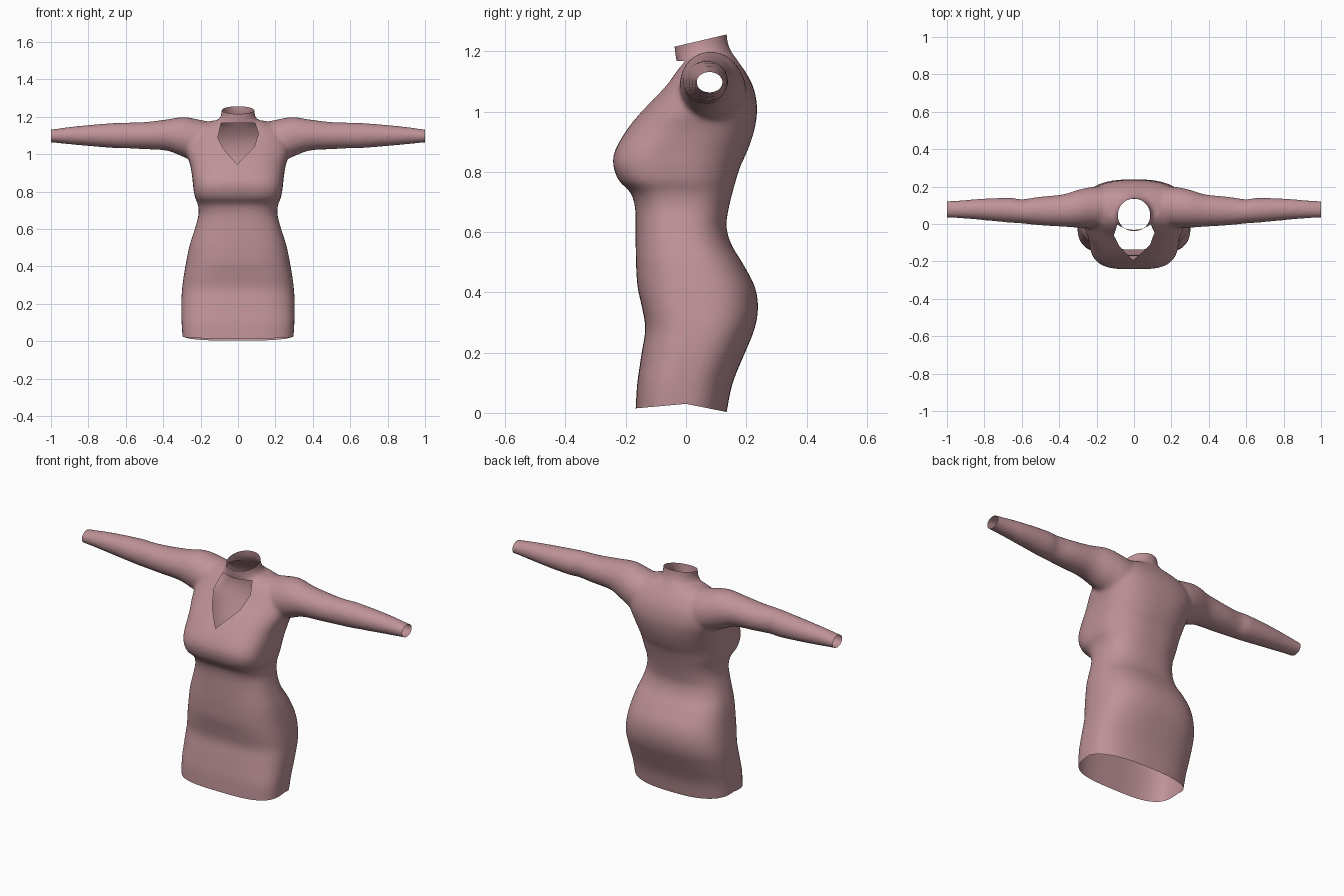
import bpy, bmesh, math
from mathutils import Vector

if "Cube" in bpy.data.objects:
    bpy.data.objects.remove(bpy.data.objects["Cube"])


def dense(rows, steps=4):
    """Catmull-Rom interpolation of section rows."""
    out = []
    for i in range(len(rows) - 1):
        p0, p1 = rows[max(i - 1, 0)], rows[i]
        p2, p3 = rows[i + 1], rows[min(i + 2, len(rows) - 1)]
        for s in range(steps):
            t = s / steps
            out.append([0.5 * (2 * b + (c - a) * t + (2 * a - 5 * b + 4 * c - d) * t * t
                               + (3 * b - a - 3 * c + d) * t ** 3)
                        for a, b, c, d in zip(p0, p1, p2, p3)])
    out.append(list(rows[-1]))
    return out


def power(v, n):
    return math.copysign(abs(v) ** (2 / n), v)


def loft(bm, rings):
    """Closed tube through rings of points."""
    loops = [[bm.verts.new(p) for p in r] for r in rings]
    n = len(loops[0])
    for a, b in zip(loops, loops[1:]):
        for i in range(n):
            j = (i + 1) % n
            bm.faces.new((a[i], a[j], b[j], b[i]))
    bm.faces.new(loops[0])
    bm.faces.new(loops[-1])


N = 64
ANG = [2 * math.pi * i / N for i in range(N)]

# Torso and skirt sections: z, half width, front y, back y, front and back squareness
torso = [
    (-0.06, .293, -.168, .125, 3.2, 2.6), (0.0, .297, -.167, .135, 3.2, 2.6),
    (0.10, .302, -.161, .155, 3.2, 2.6), (0.20, .303, -.147, .196, 3.0, 2.6),
    (0.28, .299, -.135, .228, 3.0, 2.6), (0.35, .290, -.146, .239, 3.0, 2.6),
    (0.42, .278, -.161, .228, 2.8, 2.6), (0.50, .262, -.166, .186, 2.7, 2.6),
    (0.56, .244, -.167, .150, 2.6, 2.5), (0.62, .225, -.167, .134, 2.6, 2.5),
    (0.68, .211, -.169, .142, 2.8, 2.5), (0.73, .214, -.183, .154, 3.2, 2.5),
    (0.77, .230, -.222, .165, 3.5, 2.5), (0.82, .239, -.241, .181, 3.5, 2.5),
    (0.87, .244, -.236, .204, 3.2, 2.5), (0.94, .255, -.196, .227, 2.7, 2.6),
    (1.01, .275, -.140, .236, 2.4, 2.6), (1.08, .270, -.078, .224, 2.3, 2.5),
    (1.14, .230, -.034, .192, 2.2, 2.3), (1.18, .140, -.005, .160, 2, 2)]

# Sleeve sections: x, bottom z, top z, front y, back y
sleeve = [
    (0.10, .95, 1.165, -.01, .19), (0.20, .95, 1.183, -.02, .20),
    (0.29, .985, 1.199, -.02, .185), (0.38, 1.019, 1.186, -.014, .158),
    (0.50, 1.027, 1.172, -.007, .146), (0.60, 1.032, 1.169, .003, .132),
    (0.66, 1.033, 1.167, .007, .140), (0.80, 1.044, 1.156, .020, .136),
    (0.90, 1.053, 1.146, .029, .128), (1.00, 1.063, 1.132, .034, .122),
    (1.06, 1.066, 1.128, .036, .120)]

# Collar sections: z, half width, front y, back y
collar = [(1.08, .15, -.01, .20), (1.14, .135, -.025, .187), (1.175, .115, -.033, .168),
          (1.20, .094, -.037, .150), (1.24, .087, -.041, .137), (1.32, .086, -.045, .134)]

bm = bmesh.new()
rings = []
for z, w, f, b, nf, nb in dense(torso):
    c, h = (f + b) / 2, (b - f) / 2
    rings.append([(w * power(math.cos(a), nf if math.sin(a) < 0 else nb),
                   c + h * power(math.sin(a), nf if math.sin(a) < 0 else nb), z) for a in ANG])
loft(bm, rings)
for side in (-1, 1):
    loft(bm, [[(side * x, (f + b) / 2 + (b - f) / 2 * math.cos(a),
                (lo + hi) / 2 + (hi - lo) / 2 * math.sin(a)) for a in ANG]
              for x, lo, hi, f, b in dense(sleeve)])
loft(bm, [[(w * math.cos(a), (f + b) / 2 + (b - f) / 2 * math.sin(a), z) for a in ANG]
          for z, w, f, b in dense(collar)])
bmesh.ops.recalc_face_normals(bm, faces=bm.faces)

mesh = bpy.data.meshes.new("dress")
bm.to_mesh(mesh)
bm.free()
dress = bpy.data.objects.new("dress", mesh)
bpy.context.collection.objects.link(dress)
bpy.context.view_layer.objects.active = dress
dress.select_set(True)

# Fuse the solids into one skin and soften the joins
rem = dress.modifiers.new("fuse", 'REMESH')
rem.mode = 'VOXEL'
rem.voxel_size = 0.01
sm = dress.modifiers.new("soften", 'SMOOTH')
sm.factor = 0.5
sm.iterations = 7
for m in ("fuse", "soften"):
    bpy.ops.object.modifier_apply(modifier=m)

bm = bmesh.new()
bm.from_mesh(dress.data)


def trim(point, normal):
    """Cut the skin open, removing the side the normal points to."""
    bmesh.ops.bisect_plane(bm, geom=bm.verts[:] + bm.edges[:] + bm.faces[:], dist=1e-5,
                           plane_co=point, plane_no=normal, clear_outer=True)


# Open cuffs, collar and hem
trim((1, 0, 0), (1, 0, 0))
trim((-1, 0, 0), (-1, 0, 0))
trim((0, -.04, 1.215), (0, -.04, .17))
trim((0, 0, 0), (0, 0, -1))
for v in bm.verts:
    if v.co.z < 0.15:
        slope = .09 if v.co.y < 0 else .2
        v.co.z += (0.03 - slope * abs(v.co.y)) * (1 - v.co.z / 0.15)

# Keyhole opening below the collar: cut its outline, then remove the inside
hole = [(-.09, 1.168), (.09, 1.168), (.11, 1.11), (.087, 1.04), (-.005, .945),
        (-.078, 1.03), (-.108, 1.09)]
sides = []
for (x0, z0), (x1, z1) in zip(hole, hole[1:] + hole[:1]):
    sides.append((Vector((x0, 0, z0)), Vector((-(z1 - z0), 0, x1 - x0)).normalized()))
for co, no in sides:
    near = [f for f in bm.faces if f.calc_center_median().y < .06
            and abs(f.calc_center_median().x) < .16 and .9 < f.calc_center_median().z < 1.21]
    geom = near + list({e for f in near for e in f.edges}) + list({v for f in near for v in f.verts})
    bmesh.ops.bisect_plane(bm, geom=geom, dist=1e-5, plane_co=co, plane_no=no)
inside = []
for f in bm.faces:
    c = f.calc_center_median()
    if c.y < .06 and all((c - co).dot(no) < 0 for co, no in sides):
        inside.append(f)
bmesh.ops.delete(bm, geom=inside, context='FACES')
bm.to_mesh(dress.data)
bm.free()

mat = bpy.data.materials.new("dusty pink fabric")
mat.diffuse_color = (0.52, 0.29, 0.315, 1)
mat.use_nodes = True
mat.node_tree.nodes["Principled BSDF"].inputs["Base Color"].default_value = mat.diffuse_color
dress.data.materials.clear()
dress.data.materials.append(mat)
bpy.ops.object.shade_smooth_by_angle(angle=math.radians(50))
